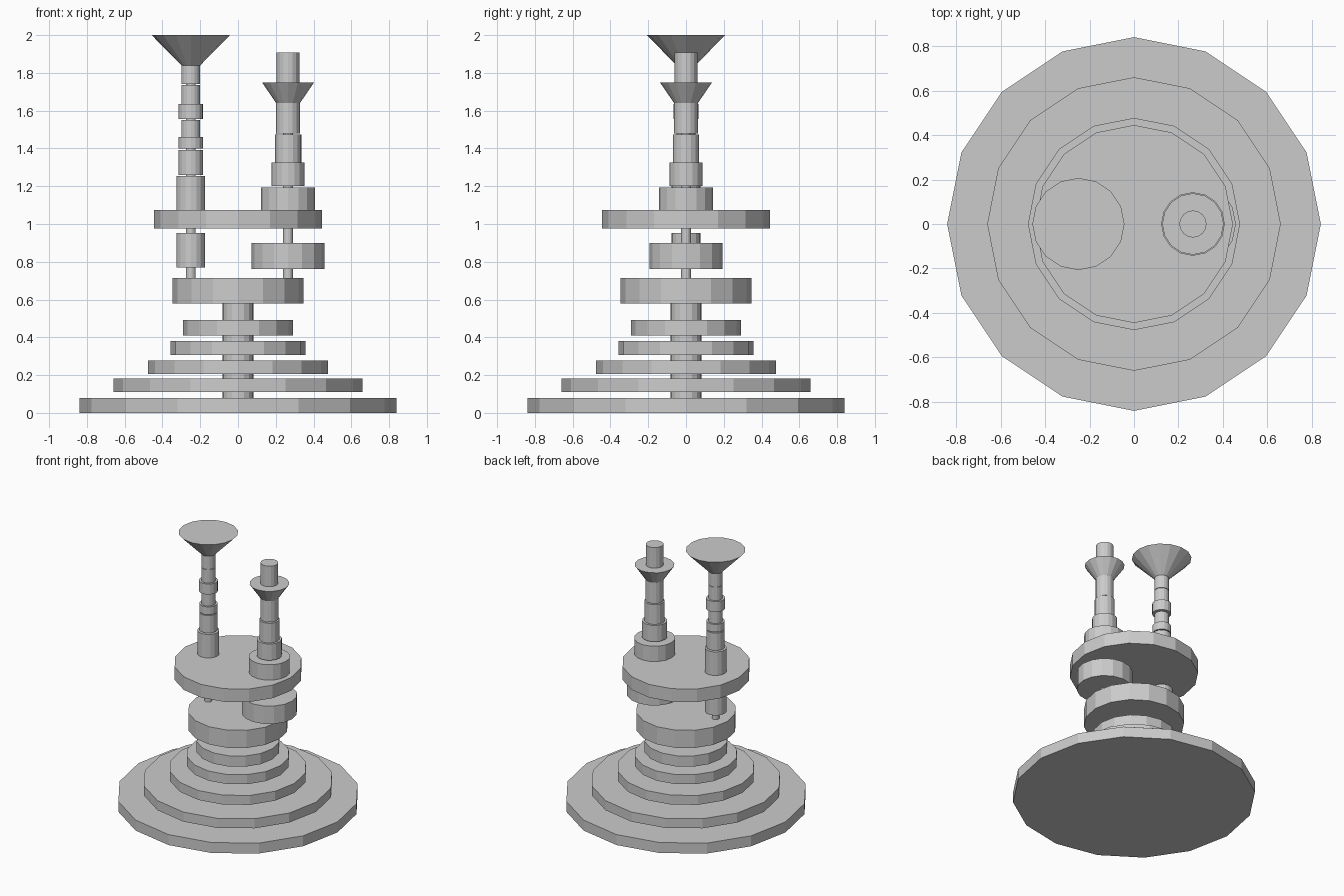
import bpy

SIDES = 16


def drum(name, x, z0, z1, r0, r1=None):
    """Flat-faced drum or cone frustum standing between two heights."""
    r1 = r0 if r1 is None else r1
    bpy.ops.mesh.primitive_cone_add(vertices=SIDES, radius1=r0, radius2=r1,
                                    depth=z1 - z0, location=(x, 0, (z0 + z1) / 2))
    bpy.context.object.name = name


def stack(name, x, rows):
    for i, row in enumerate(rows, 1):
        drum(f"{name}_{i}", x, *row)


# Stepped base plates around the central column
stack("base_plate", 0, [
    (0.00, 0.08, 0.84),
    (0.11, 0.183, 0.66),
    (0.205, 0.277, 0.477),
    (0.307, 0.38, 0.357),
    (0.41, 0.492, 0.29),
])
drum("central_column", 0, 0.07, 0.59, 0.082)

# Two decks carrying the towers
drum("lower_deck", 0, 0.58, 0.715, 0.348)
drum("upper_deck", 0, 0.975, 1.075, 0.445)

# Left tower with a wide flared top
LEFT = -0.25
drum("left_shaft", LEFT, 0.70, 1.84, 0.026)
stack("left_tower_segment", LEFT, [
    (0.77, 0.953, 0.076),
    (1.075, 1.255, 0.076),
    (1.26, 1.393, 0.064),
    (1.40, 1.46, 0.064),
    (1.46, 1.55, 0.05),
    (1.555, 1.635, 0.066),
    (1.635, 1.737, 0.05),
    (1.74, 1.84, 0.05),
])
drum("left_flare", LEFT, 1.84, 2.0, 0.05, 0.207)

# Right tower with a small flare and a cap
RIGHT = 0.265
drum("right_shaft", RIGHT, 0.70, 1.70, 0.027)
stack("right_tower_segment", RIGHT, [
    (0.763, 0.9, 0.193),
    (1.075, 1.192, 0.143),
    (1.20, 1.325, 0.087),
    (1.325, 1.475, 0.07),
    (1.48, 1.64, 0.063),
])
drum("right_flare", RIGHT, 1.64, 1.75, 0.063, 0.138)
drum("right_cap", RIGHT, 1.75, 1.907, 0.061)
